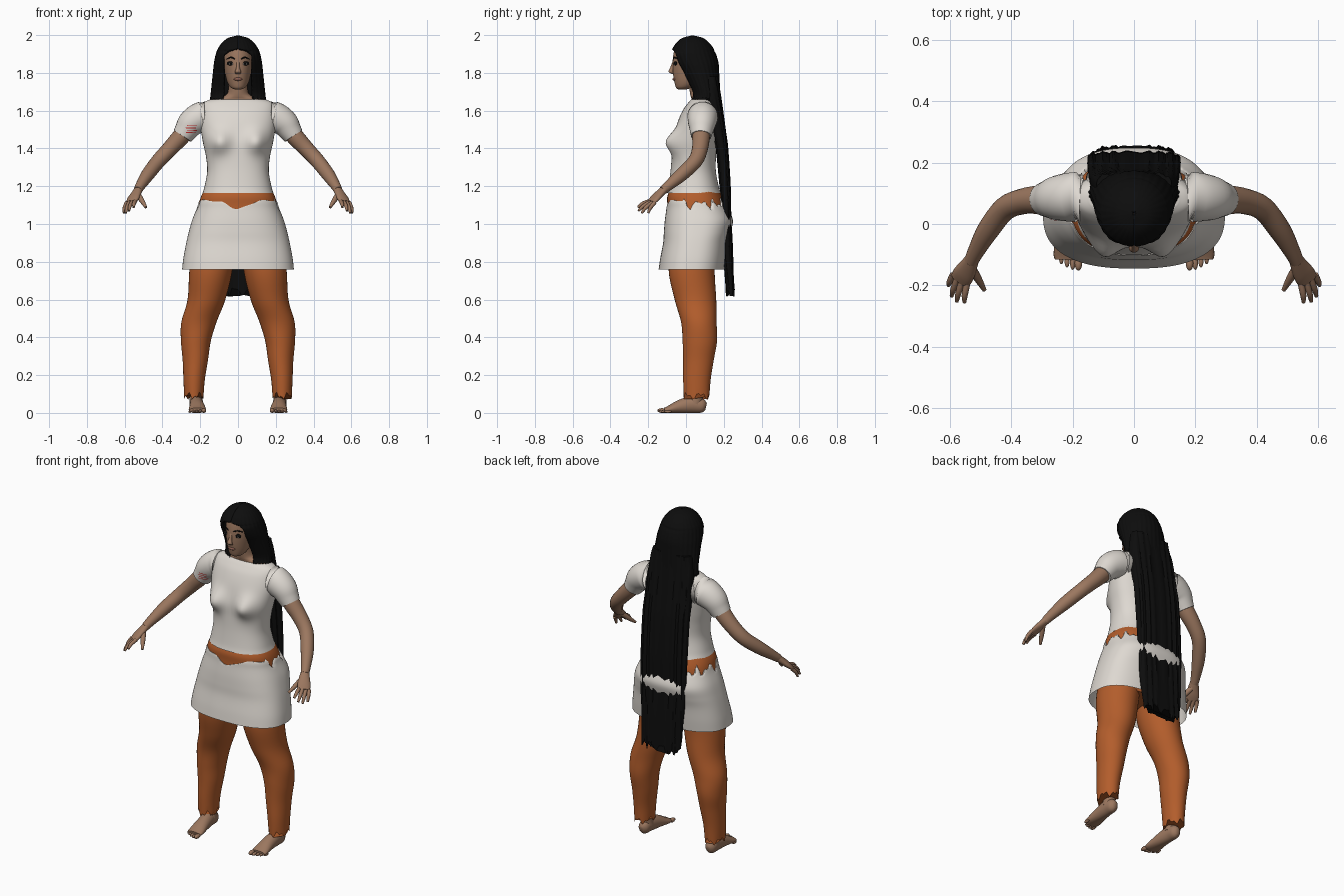
import bpy, bmesh, math, random
from mathutils import Vector, Matrix

random.seed(4)
if "Cube" in bpy.data.objects:
    bpy.data.objects.remove(bpy.data.objects["Cube"])


def material(name, r, g, b):
    m = bpy.data.materials.new(name)
    m.use_nodes = True
    m.diffuse_color = (r, g, b, 1)
    bsdf = m.node_tree.nodes["Principled BSDF"]
    bsdf.inputs["Base Color"].default_value = (r, g, b, 1)
    bsdf.inputs["Roughness"].default_value = 0.8
    return m


CLOTH = material("off white cloth", .73, .69, .64)
ORANGE = material("burnt orange cloth", .45, .11, .025)
SKIN = material("brown skin", .33, .185, .115)
BLACK = material("black hair", .004, .004, .004)
LIPS = material("dark lips", .25, .11, .08)
WHITE = material("eye white", .6, .57, .54)
RED = material("red print", .6, .03, .03)


def finish(name, bm, mat, mirror=False, angle=50):
    bmesh.ops.recalc_face_normals(bm, faces=bm.faces)
    mesh = bpy.data.meshes.new(name)
    bm.to_mesh(mesh)
    bm.free()
    mesh.materials.append(mat)
    ob = bpy.data.objects.new(name, mesh)
    bpy.context.collection.objects.link(ob)
    bpy.ops.object.select_all(action='DESELECT')
    ob.select_set(True)
    bpy.context.view_layer.objects.active = ob
    bpy.ops.object.shade_smooth_by_angle(angle=math.radians(angle))
    if mirror:
        ob.modifiers.new("mirror", 'MIRROR').use_mirror_merge = False
    return ob


def resample(rows, k):
    """Catmull-Rom interpolation of whole rows."""
    out = []
    for i in range(len(rows) - 1):
        quad = rows[max(i - 1, 0)], rows[i], rows[i + 1], rows[min(i + 2, len(rows) - 1)]
        for j in range(k):
            t = j / k
            out.append([b + .5 * t * (c - a + t * (2 * a - 5 * b + 4 * c - d + t * (3 * (b - c) + d - a)))
                        for a, b, c, d in zip(*quad)])
    return out + [list(rows[-1])]


def loft(name, rows, mat, n=24, k=4, power=2, level=False, ref=(1, 0, 0),
         shape=None, caps=True, mirror=False, angle=50):
    """Rows are x, y, z, half width, half depth and an optional front gap."""
    rows = resample(rows, k)
    centres = [Vector(r[:3]) for r in rows]
    bm = bmesh.new()
    rings = []
    for i, r in enumerate(rows):
        t = centres[min(i + 1, len(rows) - 1)] - centres[max(i - 1, 0)]
        t = Vector((0, 0, 1)) if level else t.normalized()
        u = Vector(ref)
        u = (u - t * u.dot(t)).normalized()
        v = t.cross(u)
        gap = len(r) > 5
        trim = math.asin(min(.95, max(0, r[5]) / r[3])) if gap else 0
        ring = []
        for j in range(n):
            a = -math.pi / 2 + trim + (2 * math.pi - 2 * trim) * j / (n - 1 if gap else n)
            c, s = math.cos(a), math.sin(a)
            p = centres[i] + u * r[3] * math.copysign(abs(c) ** (2 / power), c) \
                + v * r[4] * math.copysign(abs(s) ** (2 / power), s)
            ring.append(bm.verts.new(shape(p, a) if shape else p))
        rings.append(ring)
    for lo, hi in zip(rings, rings[1:]):
        for j in range(n - 1 if gap else n):
            m = (j + 1) % n
            bm.faces.new((lo[j], lo[m], hi[m], hi[j]))
    if caps and not gap:
        bm.faces.new(rings[0])
        bm.faces.new(rings[-1])
    return finish(name, bm, mat, mirror, angle)


def tube(name, pts, mat, n=12, **kw):
    return loft(name, [(*p, p[-1]) for p in pts], mat, n=n, mirror=True, **kw)


def ball(name, loc, size, mat, mirror=False):
    bm = bmesh.new()
    bmesh.ops.create_uvsphere(bm, u_segments=16, v_segments=10, radius=1,
                              matrix=Matrix.Translation(loc) @ Matrix.Diagonal((*size, 1)))
    return finish(name, bm, mat, mirror)


# Head, neck and face
loft("head", [(0, -.02, 1.712, .015, .02), (0, -.01, 1.722, .038, .043), (0, .01, 1.75, .056, .071),
              (0, .025, 1.79, .067, .093), (0, .035, 1.84, .075, .106), (0, .04, 1.89, .077, .108),
              (0, .04, 1.94, .068, .095), (0, .04, 1.97, .04, .06)], SKIN, level=True, n=32)
loft("neck", [(0, .08, 1.58, .15, .05), (0, .08, 1.655, .14, .05), (0, .075, 1.675, .08, .05),
              (0, .07, 1.7, .053, .05), (0, .06, 1.78, .05, .05)], SKIN, level=True)
loft("nose", [(0, -.064, 1.862, .008, .006), (0, -.073, 1.83, .009, .01),
              (0, -.08, 1.806, .016, .013), (0, -.068, 1.794, .014, .006)], SKIN, level=True)
ball("lips", (0, -.061, 1.767), (.023, .01, .009), LIPS)
ball("eyelids", (.037, -.055, 1.85), (.022, .009, .011), BLACK, True)
ball("eyes", (.037, -.0605, 1.847), (.013, .005, .005), WHITE, True)
ball("pupils", (.037, -.064, 1.847), (.005, .003, .005), BLACK, True)
tube("eyebrows", [(.016, -.066, 1.873, .003), (.038, -.06, 1.882, .004), (.06, -.04, 1.873, .002)], BLACK, n=6)


# Hair: a cap open at the face and a long sheet down the back
def strands(p, a):
    grow = 1 + .01 * math.sin(29 * a)
    return Vector((p.x * grow, .06 + (p.y - .06) * grow, p.z + (.01 * math.sin(37 * a) if p.z < 1.67 else 0)))


cap = loft("hair_cap", [(0, .1, 1.66, .147, .08, .075), (0, .102, 1.7, .143, .078, .075),
                        (0, .073, 1.8, .132, .102, .076), (0, .055, 1.85, .127, .117, .077),
                        (0, .04, 1.895, .118, .12, .073), (0, .038, 1.915, .112, .112, .05),
                        (0, .037, 1.93, .105, .108, 0), (0, .036, 1.96, .084, .086, 0),
                        (0, .035, 1.985, .052, .054, 0), (0, .035, 1.998, .004, .004, 0)],
           BLACK, n=96, level=True, shape=strands)
solid = cap.modifiers.new("thickness", 'SOLIDIFY')
solid.thickness = .012

tips = [random.uniform(-.01, .045) for _ in range(40)]


def sheet(p, a):
    low = max(0, min(1, (.72 - p.z) / .1))
    lift = tips[int((p.x + .2) * 90) % len(tips)] * low
    return p + Vector((0, .003 * math.sin(170 * p.x) + .002 * math.sin(410 * p.x), lift))


loft("hair_back", [(0, .125, 1.78, .122, .045), (0, .14, 1.66, .143, .045), (0, .17, 1.5, .15, .037),
                   (0, .19, 1.4, .152, .03), (0, .207, 1.2, .152, .026), (0, .217, 1.02, .15, .02),
                   (0, .222, .85, .14, .024), (0, .235, .62, .125, .02)],
     BLACK, n=96, power=3, level=True, shape=sheet)


# Shirt with shaped chest, and sleeves
def chest(p, a):
    if a < 0 or a > math.pi:
        front = max(0, -math.sin(a))
        bump = math.exp(-((abs(p.x) - .1) / .055) ** 2 - ((p.z - 1.435) / .06) ** 2)
        p = p + Vector((0, -.052 * bump * min(1, 2 * front), 0))
    return p


loft("shirt", [(0, .042, 1.165, .187, .143), (0, .04, 1.2, .177, .133), (0, .038, 1.28, .163, .12),
               (0, .042, 1.36, .17, .117), (0, .05, 1.44, .187, .117), (0, .065, 1.53, .2, .112),
               (0, .077, 1.6, .198, .095), (0, .082, 1.64, .185, .072), (0, .083, 1.66, .145, .055)],
     CLOTH, n=64, k=6, power=2.3, level=True, shape=chest)
sleeves = tube("sleeves", [(.13, .085, 1.565, .078), (.19, .088, 1.567, .081), (.245, .085, 1.535, .074),
                           (.275, .082, 1.495, .062), (.295, .08, 1.465, .054)], CLOTH, n=28)

# Small red stripes printed on the right sleeve
bm = bmesh.new()
for i in range(4):
    place = Matrix.Translation((-.25 + .006 * (i % 2), -.2, 1.485 + .012 * i)) @ Matrix.Rotation(math.pi / 2, 4, 'X')
    bmesh.ops.create_grid(bm, x_segments=8, y_segments=1, size=1,
                          matrix=place @ Matrix.Diagonal((.026, .002, 1, 1)))
wrap = finish("sleeve_stripes", bm, RED).modifiers.new("wrap", 'SHRINKWRAP')
wrap.target = sleeves
wrap.wrap_method, wrap.wrap_mode = 'PROJECT', 'ABOVE_SURFACE'
wrap.use_project_y = True
wrap.offset = .003

# Arms and hands
tube("arms", [(.24, .085, 1.54, .045), (.3, .08, 1.465, .047), (.36, .074, 1.4, .042), (.42, .05, 1.335, .039),
              (.475, -.02, 1.265, .036), (.515, -.09, 1.205, .027), (.53, -.122, 1.178, .023)], SKIN, n=20)
ACROSS = (.8, .55, -.1)
loft("palms", [(.525, -.11, 1.188, .022, .02), (.54, -.14, 1.16, .03, .019), (.555, -.165, 1.135, .036, .017),
               (.567, -.185, 1.115, .034, .012)], SKIN, ref=ACROSS, mirror=True)
fingertips = [(.552, -.255, 1.088), (.577, -.252, 1.07), (.594, -.235, 1.058), (.604, -.2, 1.058)]
for i, tip in enumerate(fingertips):
    base = Vector((.543, -.192, 1.122)) + Vector((.0155, .009, -.003)) * i
    mid = base.lerp(Vector(tip), .55) + Vector((.003, -.004, .004))
    tube("finger_%d" % (i + 1), [(*base, .0105), (*mid, .01), (*tip, .006)], SKIN)
tube("thumbs", [(.535, -.135, 1.165, .016), (.508, -.178, 1.122, .013), (.487, -.215, 1.088, .007)], SKIN)

# Trousers: hips and legs with ragged hems
loft("trouser_hips", [(0, .035, .78, .2, .12), (0, .05, .9, .22, .14), (0, .055, 1.02, .215, .155),
                      (0, .052, 1.1, .207, .151), (0, .045, 1.15, .194, .143), (0, .045, 1.2, .165, .12)],
     ORANGE, n=48, power=2.4, level=True)


def hem(p, a):
    low = max(0, min(1, (.13 - p.z) / .04))
    return p + Vector((0, 0, low * (.012 * math.sin(5 * a) + .01 * math.sin(11 * a + 1))))


loft("trouser_legs", [(.125, .045, .95, .11, .12), (.143, .03, .76, .114, .122), (.167, .05, .6, .1, .11),
                      (.207, .068, .48, .093, .094), (.223, .073, .38, .079, .091),
                      (.226, .066, .28, .067, .081), (.232, .058, .18, .057, .073),
                      (.234, .056, .09, .051, .068)],
     ORANGE, n=40, k=6, level=True, shape=hem, mirror=True)


# Skirt with an uneven top edge
def skirt_edge(p, a):
    front = -math.sin(a)
    if front > .35:
        top = 1.125 - .045 * math.exp(-(p.x / .07) ** 2) + .004 * math.sin(60 * p.x)
    else:
        top = 1.105 + .018 * math.sin(13 * a) + .016 * math.sin(22 * a + 2)
    return Vector((p.x, p.y, min(p.z, top)))


loft("skirt", [(0, .03, .76, .296, .175), (0, .038, .82, .289, .174), (0, .05, .9, .274, .171),
               (0, .06, .96, .26, .177), (0, .068, 1.02, .243, .18), (0, .06, 1.08, .219, .164),
               (0, .052, 1.115, .208, .153), (0, .047, 1.15, .192, .142)],
     CLOTH, n=96, k=6, power=2.5, level=True, shape=skirt_edge, caps=False)


# Feet with toes
def ground(p, a):
    return Vector((p.x, p.y, max(0, p.z)))


tube("ankles", [(.228, .06, .2, .038), (.225, .06, .11, .034), (.221, .05, .05, .036)], SKIN, n=20)
loft("feet", [(.222, .106, .032, .012, .018), (.222, .088, .036, .03, .036), (.221, .04, .045, .035, .045),
              (.217, -.03, .034, .04, .036), (.215, -.09, .018, .046, .02), (.215, -.115, .014, .042, .013)],
     SKIN, ref=(1, 0, 0), shape=ground, mirror=True)
for i in range(5):
    size = .0125 if i == 0 else .0095 - .0006 * i
    ball("toe_%d" % (i + 1), (.181 + .0185 * i, -.128 + .002 * i * i, size), (size, .024 - .001 * i, size), SKIN, True)
